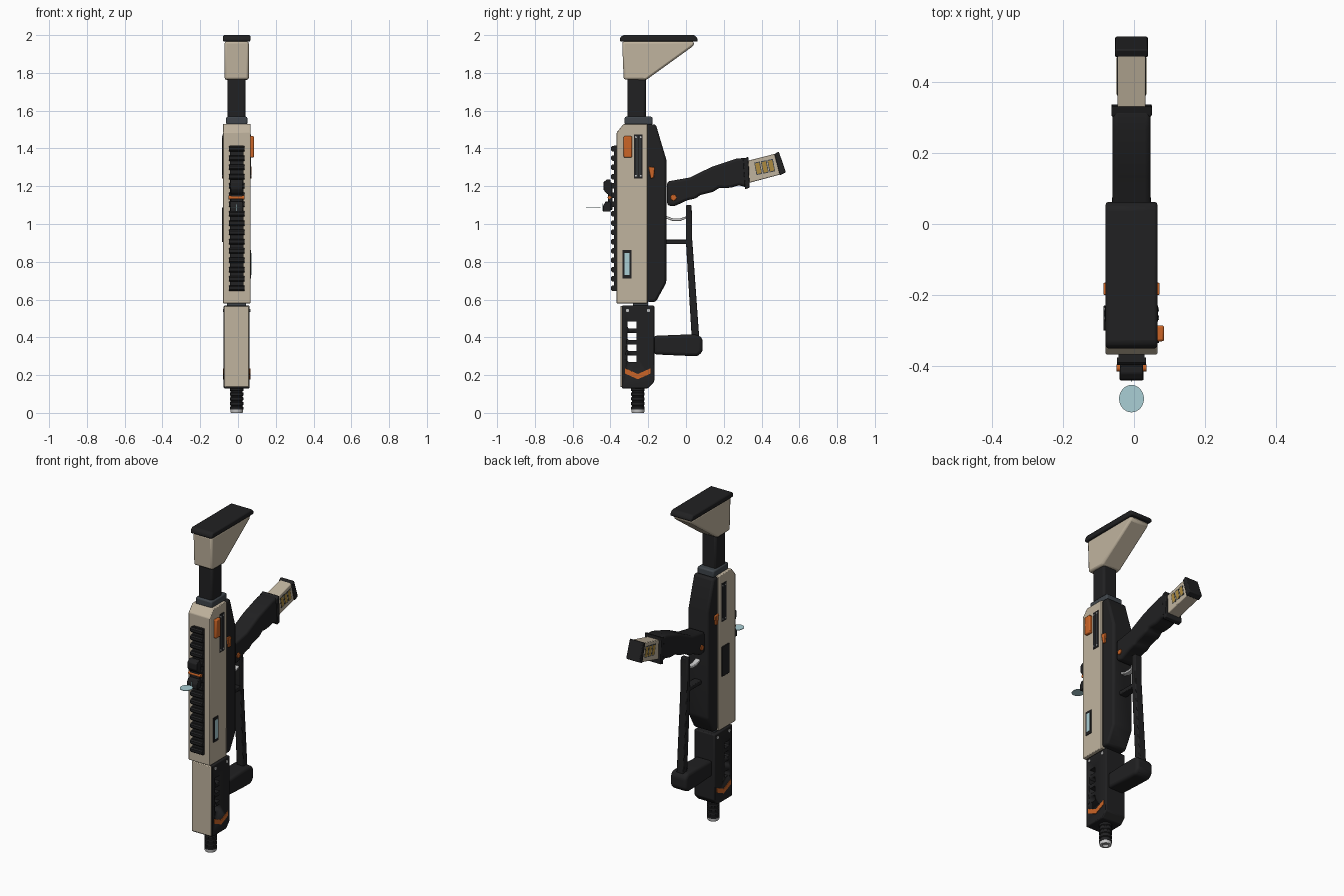
import bpy, bmesh, math
from mathutils import Vector, Matrix

CX = -0.007  # the body's mid plane


def mat(name, r, g, b):
    m = bpy.data.materials.new(name)
    m.diffuse_color = (r, g, b, 1)
    return m


TAN = mat("tan_shell", 0.53, 0.455, 0.345)
DARK = mat("black_polymer", 0.015, 0.015, 0.016)
STEEL = mat("blue_grey_steel", 0.05, 0.06, 0.07)
ORANGE = mat("orange_accent", 0.60, 0.13, 0.02)
GLASS = mat("pale_blue_glass", 0.40, 0.62, 0.66)
SILVER = mat("silver_metal", 0.6, 0.6, 0.6)
GOLD = mat("brass", 0.42, 0.26, 0.05)


def finish(name, bm, m, bevel=0, seg=2):
    bmesh.ops.recalc_face_normals(bm, faces=bm.faces)
    me = bpy.data.meshes.new(name)
    bm.to_mesh(me)
    bm.free()
    me.materials.append(m)
    ob = bpy.data.objects.new(name, me)
    bpy.context.collection.objects.link(ob)
    bpy.context.view_layer.objects.active = ob
    ob.select_set(True)
    bpy.ops.object.shade_smooth_by_angle(angle=math.radians(35))
    ob.select_set(False)
    if bevel:
        b = ob.modifiers.new("bevel", 'BEVEL')
        b.width, b.segments, b.limit_method = bevel, seg, 'ANGLE'
        b.angle_limit = math.radians(25)
    return ob


def add_prism(bm, pts, x0, x1):
    f = bm.faces.new([bm.verts.new((x0, y, z)) for y, z in pts])
    r = bmesh.ops.extrude_face_region(bm, geom=[f])
    vs = [v for v in r["geom"] if isinstance(v, bmesh.types.BMVert)]
    bmesh.ops.translate(bm, vec=(x1 - x0, 0, 0), verts=vs)


def rect(y0, y1, z0, z1):
    return [(y0, z0), (y1, z0), (y1, z1), (y0, z1)]


def prism(name, pts, half, m, bevel=0, seg=2):
    """Side profile (y, z) extruded evenly about the mid plane."""
    bm = bmesh.new()
    add_prism(bm, pts, CX - half, CX + half)
    return finish(name, bm, m, bevel, seg)


def plates(name, shapes, half, thick, m, sides=(1, -1), bevel=0):
    """Thin side profiles lying on the right (1) and left (-1) walls."""
    bm = bmesh.new()
    for s in sides:
        for pts in shapes:
            add_prism(bm, pts, CX + s * (half - 0.004), CX + s * (half + thick))
    return finish(name, bm, m, bevel)


def disc(y, z, r, n=16):
    return [(y + r * math.cos(2 * math.pi * i / n), z + r * math.sin(2 * math.pi * i / n)) for i in range(n)]


def lathe(name, y, rings, m, n=24):
    """Stack of (radius, z) rings about a vertical axis."""
    bm = bmesh.new()
    loops = [[bm.verts.new((CX + r * math.cos(2 * math.pi * i / n), y + r * math.sin(2 * math.pi * i / n), z))
              for i in range(n)] for r, z in rings]
    for a, b in zip(loops, loops[1:]):
        for i in range(n):
            bm.faces.new((a[i], a[(i + 1) % n], b[(i + 1) % n], b[i]))
    bm.faces.new(loops[0])
    bm.faces.new(loops[-1])
    return finish(name, bm, m)


# Shoulder stock
prism("butt_pad", [(-0.35, 1.965), (0.062, 1.965), (0.062, 1.982), (0.045, 2.0), (-0.335, 2.0), (-0.35, 1.985)],
      0.073, DARK, 0.008)
prism("stock", [(-0.338, 1.967), (-0.33, 1.765), (-0.21, 1.763), (0.042, 1.945), (0.042, 1.967)], 0.064, TAN, 0.012)
prism("stock_tube", rect(-0.31, -0.212, 1.55, 1.78), 0.048, DARK, 0.012)
prism("stock_collar", rect(-0.325, -0.177, 1.525, 1.568), 0.056, STEEL, 0.008)

# Receiver
R = 0.073
prism("upper_receiver", [(-0.367, 0.58), (-0.205, 0.58), (-0.205, 1.53), (-0.33, 1.53), (-0.367, 1.485)], R, TAN, 0.004)
prism("lower_receiver", [(-0.207, 0.587), (-0.16, 0.587), (-0.104, 0.69), (-0.104, 1.34), (-0.16, 1.528), (-0.207, 1.528)],
      0.068, DARK, 0.012)
prism("receiver_joint", rect(-0.28, -0.2, 0.56, 0.59), 0.05, STEEL)
slot = (-0.275, -0.23, 1.24, 1.475)
plates("ejection_slot", [rect(*slot)], R, 0.002, DARK)
plates("slot_rails", [rect(-0.263, -0.258, 1.25, 1.465), rect(-0.246, -0.242, 1.25, 1.465)], R, 0.004, STEEL)
plates("slot_pins", [disc(y, z, 0.005, 8) for y in (-0.265, -0.24) for z in (1.255, 1.46)], R, 0.005, SILVER)
plates("charging_handle", [rect(-0.33, -0.285, 1.352, 1.465)], R, 0.019, ORANGE, (1,), 0.006)
plates("selector", [[(-0.2, 1.305), (-0.165, 1.3), (-0.17, 1.245), (-0.187, 1.24)]], 0.068, 0.011, ORANGE, bevel=0.003)
plates("window_frame", [rect(-0.335, -0.288, 0.712, 0.862)], R, 0.004, DARK, (1,))
plates("window_glass", [rect(-0.325, -0.298, 0.73, 0.846)], R, 0.006, GLASS, (1,))
plates("left_panel", [rect(-0.3, -0.23, 0.905, 1.087)], R, 0.006, DARK, (-1,), 0.002)

# Toothed top rail
prism("rail_base", rect(-0.38, -0.36, 0.645, 1.415), 0.036, DARK)
bm = bmesh.new()
for i in range(16):
    z = 0.65 + i * 0.0492
    add_prism(bm, [(-0.375, z - 0.004), (-0.39, z - 0.004), (-0.397, z + 0.003),
                   (-0.397, z + 0.018), (-0.39, z + 0.025), (-0.375, z + 0.025)], CX - 0.041, CX + 0.041)
finish("rail_teeth", bm, DARK)

# Reflex sight and its projected lens
prism("sight_base", rect(-0.412, -0.39, 1.075, 1.22), 0.032, DARK, 0.004)
prism("sight_front", [(-0.4, 1.065), (-0.44, 1.065), (-0.44, 1.095), (-0.425, 1.12), (-0.4, 1.12)], 0.034, DARK, 0.004)
prism("sight_rear", [(-0.4, 1.15), (-0.425, 1.165), (-0.438, 1.185), (-0.438, 1.22), (-0.42, 1.235), (-0.4, 1.235)],
      0.032, DARK, 0.004)
prism("sight_knob", disc(-0.405, 1.14, 0.01, 12), 0.042, ORANGE)
bm = bmesh.new()
bmesh.ops.create_cone(bm, cap_ends=True, segments=32, radius1=0.035, radius2=0.035, depth=0.003,
                      matrix=Matrix.Translation((CX, -0.4915, 1.088)) @ Matrix.Diagonal((1, 1.1, 1, 1)))
finish("sight_lens", bm, GLASS)
prism("sight_reticle", rect(-0.443, -0.439, 1.068, 1.108), 0.002, GLASS)

# Handguard with through slots
H = 0.069
guard = prism("handguard", [(-0.34, 0.13), (-0.2, 0.13), (-0.168, 0.165), (-0.168, 0.568), (-0.34, 0.568)], H, DARK, 0.006)
bm = bmesh.new()
for z in (0.467, 0.406, 0.347, 0.289):
    add_prism(bm, [(-0.31, z - 0.012), (-0.302, z - 0.02), (-0.263, z - 0.02), (-0.263, z + 0.016), (-0.31, z + 0.016)],
              CX - 0.2, CX + 0.2)
cutter = finish("slot_cutter", bm, DARK)
cutter.hide_render = True
cutter.hide_viewport = False
cutter.display_type = 'WIRE'
cut = guard.modifiers.new("slots", 'BOOLEAN')
cut.operation, cut.object, cut.solver = 'DIFFERENCE', cutter, 'EXACT'
bpy.context.view_layer.objects.active = guard
for mod in [m.name for m in guard.modifiers]:
    bpy.ops.object.modifier_apply(modifier=mod)
bpy.data.objects.remove(cutter)
prism("handguard_cover", rect(-0.348, -0.335, 0.137, 0.566), 0.064, TAN, 0.004)
plates("chevron", [[(-0.322, 0.236), (-0.322, 0.208), (-0.255, 0.178), (-0.188, 0.208), (-0.188, 0.236), (-0.255, 0.206)]],
       H, 0.003, ORANGE)
plates("handguard_bolts", [disc(y, 0.542, 0.009, 10) for y in (-0.31, -0.198)], H, 0.003, SILVER)

# Muzzle with grooves and silver tip
rings = [(0.036, 0.14)]
for i in range(4):
    z = 0.118 - i * 0.025
    rings += [(0.036, z), (0.032, z - 0.003), (0.032, z - 0.009), (0.036, z - 0.012)]
lathe("muzzle", -0.255, rings + [(0.036, 0.018)], DARK)
lathe("muzzle_tip", -0.255, [(0.034, 0.02), (0.034, 0.006), (0.031, 0), (0.018, 0), (0.018, 0.012)], SILVER)

# Foregrip, strut and trigger
prism("foregrip", [(-0.172, 0.31), (-0.172, 0.408), (-0.02, 0.414), (0.065, 0.414), (0.088, 0.392),
                   (0.088, 0.325), (0.062, 0.3), (-0.02, 0.303)], 0.055, DARK, 0.022, 3)
prism("strut", [(0.03, 0.4), (0.07, 0.4), (0.033, 0.915), (0.03, 1.1), (0.0, 1.1), (0.0, 0.9)], 0.024, DARK, 0.005)
prism("trigger_guard_bar", rect(-0.11, 0.015, 0.893, 0.918), 0.024, DARK, 0.004)
prism("trigger", [(-0.11, 1.045), (-0.07, 1.03), (-0.03, 1.03), (0.0, 1.04), (0.0, 1.028), (-0.03, 1.016),
                  (-0.07, 1.016), (-0.11, 1.03)], 0.016, SILVER, 0.003)

# Pistol grip
prism("grip", [(-0.1, 1.225), (0.02, 1.246), (0.135, 1.302), (0.27, 1.347), (0.325, 1.35), (0.325, 1.19),
               (0.283, 1.206), (0.24, 1.193), (0.205, 1.19), (0.175, 1.193), (0.15, 1.172), (0.108, 1.161),
               (0.075, 1.153), (0.05, 1.134), (0.01, 1.127), (-0.066, 1.092), (-0.1, 1.1)], 0.054, DARK, 0.014, 3)
prism("grip_collar", [(0.302, 1.345), (0.33, 1.356), (0.337, 1.192), (0.312, 1.184)], 0.057, DARK, 0.004)
plates("grip_pin", [disc(-0.066, 1.14, 0.016)], 0.054, 0.005, ORANGE, bevel=0.002)

# Magazine in the grip
prism("magazine", [(0.3, 1.328), (0.48, 1.374), (0.507, 1.264), (0.32, 1.214)], 0.04, TAN, 0.004)
prism("magazine_base", [(0.468, 1.37), (0.491, 1.384), (0.529, 1.274), (0.497, 1.258)], 0.046, DARK, 0.005)
frames, rounds = [], []
for y, z in ((0.382, 1.292), (0.417, 1.299), (0.451, 1.306)):
    for group, w, h in ((frames, 0.015, 0.033), (rounds, 0.011, 0.028)):
        group.append([(y - w - 0.006, z + h), (y + w - 0.006, z + h + 0.006), (y + w + 0.006, z - h + 0.006),
                      (y - w + 0.006, z - h)])
plates("magazine_windows", frames, 0.04, 0.001, STEEL)
plates("cartridges", rounds, 0.04, 0.002, GOLD)
